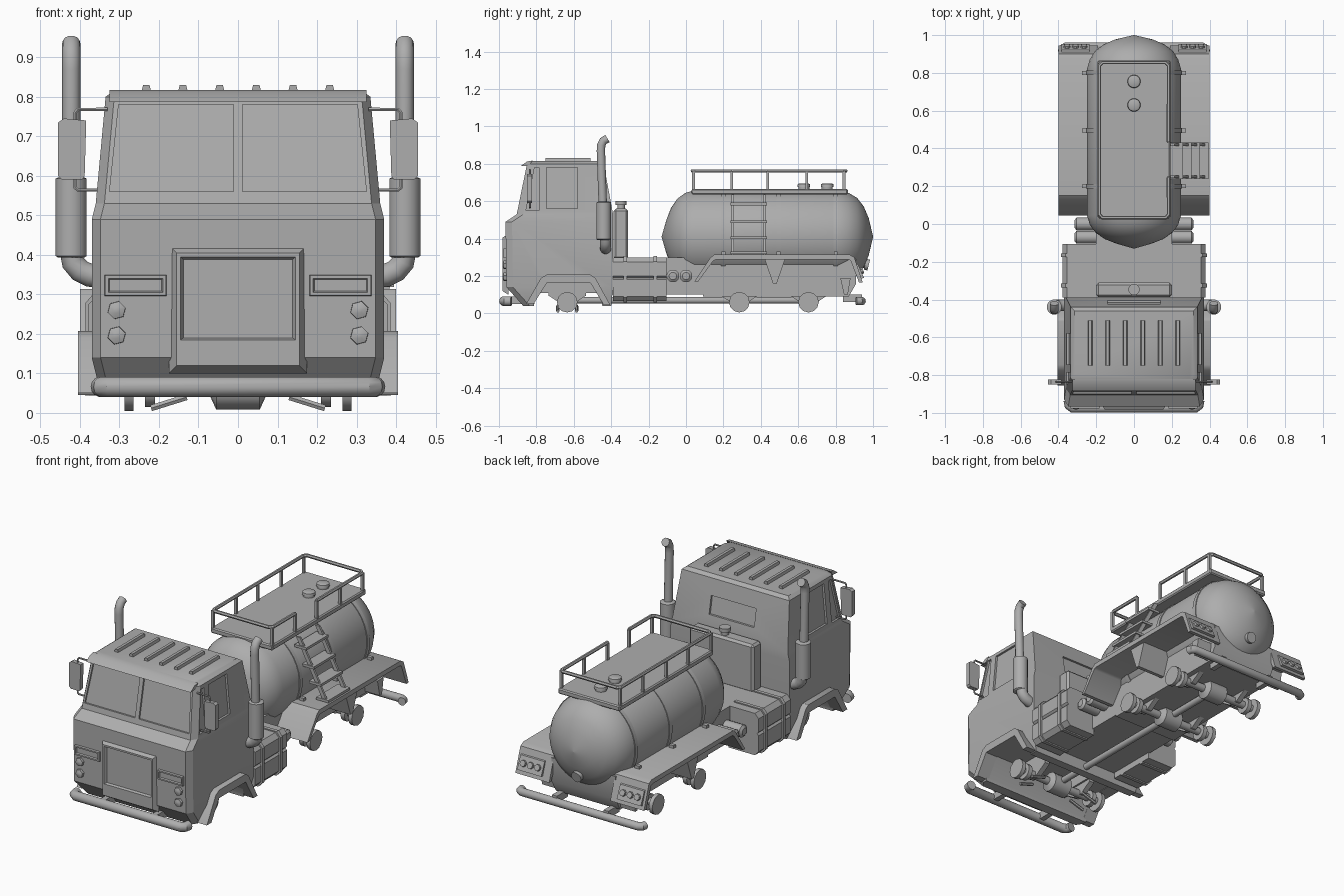
import bpy, bmesh, math
from mathutils import Vector as V

if "Cube" in bpy.data.objects:
    bpy.data.objects.remove(bpy.data.objects["Cube"])


def finish(name, bm):
    bmesh.ops.recalc_face_normals(bm, faces=bm.faces)
    me = bpy.data.meshes.new(name)
    bm.to_mesh(me)
    bm.free()
    ob = bpy.data.objects.new(name, me)
    bpy.context.collection.objects.link(ob)
    return ob


def loft(name, rings):
    bm = bmesh.new()
    vs = [[bm.verts.new(p) for p in r] for r in rings]
    n = len(rings[0])
    for a, b in zip(vs, vs[1:]):
        for i in range(n):
            j = (i + 1) % n
            bm.faces.new((a[i], a[j], b[j], b[i]))
    bm.faces.new(vs[0])
    bm.faces.new(vs[-1])
    return finish(name, bm)


def prism(name, pts, vec):
    """Extrude a polygon along a vector."""
    pts = [V(p) for p in pts]
    return loft(name, [pts, [p + V(vec) for p in pts]])


def box(name, x, y, z, bevel=0):
    ob = prism(name, [(x[0], y[0], z[0]), (x[1], y[0], z[0]), (x[1], y[1], z[0]), (x[0], y[1], z[0])],
               (0, 0, z[1] - z[0]))
    if bevel:
        bm = bmesh.new()
        bm.from_mesh(ob.data)
        bmesh.ops.bevel(bm, geom=bm.edges[:], offset=bevel, segments=1, affect='EDGES')
        bm.to_mesh(ob.data)
        bm.free()
    return ob


def lathe(name, prof, origin, axis, n=16):
    """Revolve (distance, radius) pairs round an axis."""
    d = V(axis).normalized()
    u = d.orthogonal().normalized()
    w = d.cross(u)
    ang = [2 * math.pi * (i + .5) / n for i in range(n)]
    return loft(name, [[V(origin) + d * t + (u * math.cos(a) + w * math.sin(a)) * r for a in ang] for t, r in prof])


def tube(name, pts, r, res=5):
    cu = bpy.data.curves.new(name, 'CURVE')
    cu.dimensions = '3D'
    cu.bevel_depth, cu.bevel_resolution, cu.use_fill_caps = r, res, True
    sp = cu.splines.new('POLY')
    sp.points.add(len(pts) - 1)
    for p, c in zip(sp.points, pts):
        p.co = (*c, 1)
    tmp = bpy.data.objects.new(name + "_path", cu)
    bpy.context.collection.objects.link(tmp)
    bpy.context.view_layer.update()
    me = bpy.data.meshes.new_from_object(tmp.evaluated_get(bpy.context.evaluated_depsgraph_get()))
    bpy.data.objects.remove(tmp)
    ob = bpy.data.objects.new(name, me)
    bpy.context.collection.objects.link(ob)


# cab shell, lofted upwards through plan outlines
def plan(z, yf, yb, w):
    return [(-w, yb, z), (w, yb, z), (w, yf + .035, z), (w - .022, yf, z), (-w + .022, yf, z), (-w, yf + .035, z)]


cab = loft("cab", [plan(.04, -.87, -.40, .345), plan(.14, -.96, -.39, .37), plan(.49, -.965, -.39, .37),
                   plan(.53, -.905, -.39, .36), plan(.80, -.85, -.44, .335), plan(.815, -.83, -.46, .315)])
cutters = []
wf = lambda z: -.905 + (z - .53) * .204 + .01
ws = lambda z: .36 - (z - .53) * .0926 - .012
wb = lambda z: -.39 - (z - .53) * .185 - .012
for s in (-1, 1):
    cutters.append(prism("windscreen_cut", [(s * x, wf(z), z) for x, z in ((.012, .56), (.325, .56), (.302, .78), (.012, .78))], (0, -.2, 0)))
    for w in (((-.856, .55), (-.785, .55), (-.785, .78), (-.81, .78)), ((-.745, .56), (-.58, .56), (-.58, .78), (-.745, .78))):
        cutters.append(prism("side_window_cut", [(s * ws(z), y, z) for y, z in w], (s * .2, 0, 0)))
cutters.append(prism("wheel_arch_cut", [(-.6, y, z) for y, z in ((-.83, -.1), (-.81, .06), (-.745, .165), (-.51, .165), (-.45, .06), (-.43, -.1))], (1.2, 0, 0)))
cutters.append(prism("rear_window_cut", [(x, wb(z), z) for x, z in ((-.14, .61), (.14, .61), (.14, .71), (-.14, .71))], (0, .2, 0)))
for c in cutters:
    m = cab.modifiers.new("cut", 'BOOLEAN')
    m.operation, m.object, m.solver = 'DIFFERENCE', c, 'EXACT'
bpy.context.view_layer.update()
cab.data = bpy.data.meshes.new_from_object(cab.evaluated_get(bpy.context.evaluated_depsgraph_get()))
cab.modifiers.clear()
for c in cutters:
    bpy.data.objects.remove(c)


# raised frame with a recessed centre, facing forwards
def frame(name, x, steps):
    loft(name, [[(x + px * k, y, z) for px, z in ((-1, zb), (1, zb), (1, zt), (-1, zt))] for k, y, zb, zt in steps])


# roof visor and ribs, grille
prism("roof_visor", [(-.325, y, z) for y, z in ((-.885, .787), (-.84, .79), (-.82, .817), (-.85, .812))], (.65, 0, 0))
for i in range(6):
    x = -.232 + i * .0928
    prism("roof_rib", [(x + a, -.75, z) for a, z in ((-.013, .81), (.013, .81), (.008, .83), (-.008, .83))], (0, .24, 0))
frame("grille_frame", 0, ((.175, -.95, .10, .425), (.155, -.982, .12, .405), (.145, -.982, .185, .395), (.138, -.968, .19, .388)))
for s in (-1, 1):
    # headlamps, indicator slots
    frame("indicator_slot", s * .259, ((.079, -.955, .295, .35), (.077, -.976, .297, .348), (.069, -.976, .305, .34), (.066, -.967, .308, .337)))
    for z in (.26, .196):
        lathe("headlamp", [(0, .024), (.02, .023), (.026, .008)], (s * .307, -.955, z), (0, -1, 0), 6)
    # wheel arch flares
    arch = [(-.855, .05), (-.775, .19), (-.745, .207), (-.51, .207), (-.485, .19), (-.405, .045),
            (-.44, .045), (-.51, .162), (-.745, .162), (-.815, .05)]
    prism("front_fender", [(s * .33, y, z) for y, z in arch], (s * .075, 0, 0))
    # mirrors
    prism("mirror", [(s * x, -.85, z) for x, z in ((.388, .60), (.394, .59), (.446, .59), (.455, .60), (.455, .735), (.44, .745), (.384, .74))], (0, .026, 0))
    tube("mirror_bracket", [(s * x, -.835, z) for x, z in ((.33, .768), (.405, .768), (.412, .76), (.412, .57), (.405, .564), (.35, .564))], .005, 1)
    # exhaust stacks
    tube("exhaust_elbow", [(s * x, -.43, z) for x, z in ((.34, .345), (.375, .348), (.40, .36), (.417, .38), (.422, .41))], .03)
    lathe("muffler", [(0, .034), (.004, .04), (.2, .04), (.205, .03)], (s * .422, -.44, .393), (0, 0, 1))
    tube("exhaust_stack", [(s * .422, y, z) for y, z in ((-.445, .58), (-.455, .87), (-.453, .90), (-.442, .922), (-.42, .935))], .023)
    # side tanks with straps
    sec = [(.19, .3), (.355, .3), (.378, .275), (.378, .2), (.368, .19), (.378, .18), (.378, .09), (.355, .065), (.19, .065)]
    prism("side_tank", [(s * x, -.39, z) for x, z in sec], (0, .285, 0))
    for y in (-.335, -.175):
        prism("tank_strap", [(s * x, y, z) for x, z in ((.19, .306), (.362, .306), (.386, .278), (.386, .085), (.36, .058), (.19, .058))], (0, .02, 0))
    # rear fenders with gusset and bracket
    fen = [(.045, .17), (.13, .297), (.15, .314), (.875, .314), (.9, .3), (.945, .165),
           (.925, .165), (.88, .283), (.865, .288), (.16, .288), (.145, .28), (.065, .17)]
    prism("rear_fender", [(s * .19, y, z) for y, z in fen], (s * .21, 0, 0))
    prism("fender_gusset", [(s * .19, y, z) for y, z in ((.42, .29), (.53, .29), (.485, .16), (.465, .16))], (s * .185, 0, 0))
    prism("rear_bracket", [(s * .19, y, z) for y, z in ((.825, .19), (.88, .19), (.865, .1), (.845, .1))], (s * .1, 0, 0))
    # tail lights on the sloping fender end
    prism("tail_light_panel", [(s * .235, y, z) for y, z in ((.895, .27), (.92, .262), (.952, .19), (.93, .185))], (s * .15, 0, 0))
    for x in (.265, .31, .355):
        lathe("tail_light", [(0, .019), (.014, .017)], (s * x, .934, .225), (0, .91, .41), 8)

# front and rear bumper tubes
for nm, y, e, w, r in (("front_bumper", -.974, .04, .325, .026), ("rear_bumper", .94, -.03, .36, .022)):
    tube(nm, [(-w - .022, y + e, .066), (-w - .018, y + e / 3, .066), (-w, y, .066), (w, y, .066), (w + .018, y + e / 3, .066), (w + .022, y + e, .066)], r)
for x in (-.16, .16):
    box("bumper_arm", (x - .015, x + .015), (.84, .94), (.06, .1))
    box("front_bumper_arm", (x - .015, x + .015), (-.97, -.83), (.05, .09))

# chassis, cooler behind the cab, air bottles
box("chassis", (-.2, .2), (-.42, .1), (.1, .3))
prism("rear_chassis", [(-.2, y, z) for y, z in ((.09, .09), (.87, .09), (.91, .16), (.91, .29), (.09, .29))], (.4, 0, 0))
for s in (-1, 1):
    box("front_rail", (s * .15 - .02, s * .15 + .02), (-.83, -.42), (.11, .2))
box("cooler", (-.2, .2), (-.387, -.31), (.29, .56), .012)
lathe("cooler_cap", [(0, .02), (.025, .02), (.025, .03), (.045, .03)], (0, -.347, .555), (0, 0, 1))
for y in (-.07, .0):
    lathe("air_bottle", [(-.315, .02), (-.305, .034), (.305, .034), (.315, .02)], (0, y, .2), (1, 0, 0))

# axles, differentials, drive shaft, suspension
for y in (-.635, .285, .655):
    lathe("axle", [(-.28, .02), (-.07, .022), (-.055, .055), (.055, .055), (.07, .022), (.28, .02)], (0, y, .063), (1, 0, 0), 12)
    for s in (-1, 1):
        lathe("hub", [(0, .055), (.022, .055)], (s * .265, y, .06), (s, 0, 0), 12)
        lathe("brake_drum", [(0, .045), (.025, .045)], (s * .21, y, .06), (s, 0, 0), 12)
        prism("spring", [(s * .14, y + a, z) for a, z in ((-.1, .12), (-.1, .095), (-.03, .05), (.03, .05), (.1, .095), (.1, .12))], (s * .03, 0, 0))
tube("drive_shaft", [(0, -.6, .07), (0, .65, .07)], .018)
for s in (-1, 1):
    for dy in (-.05, .05):
        tube("steering_arm", [(s * .13, -.635 + dy, .04), (s * .22, -.635 + dy, .012)], .009, 1)

# tank barrel with bands, outlet
half = [(-.13, .002), (-.105, .09), (-.08, .155), (-.045, .205), (-.005, .234), (.045, .25),
        (.82, .25), (.87, .235), (.915, .208), (.95, .163), (.977, .1), (1.0, .002)]
lathe("tank", half, (0, 0, .41), (0, 1, 0), 40)
for y in (.2, .495, .8):
    lathe("tank_band", [(-.012, .245), (-.012, .254), (.012, .254), (.012, .245)], (0, y, .41), (0, 1, 0), 40)
    for s in (-1, 1):
        box("band_clamp", (s * .262 - .014, s * .262 + .014), (y - .01, y + .01), (.3, .33))
lathe("tank_outlet", [(0, .022), (.09, .022), (.09, .03), (.11, .03)], (0, .87, .285), (0, 1, -.25))

# top walkway, hatches and guard rail, open at the ladder
box("walkway", (-.192, .192), (.03, .865), (.635, .666), .006)
for y in (.63, .755):
    lathe("hatch", [(0, .03), (.022, .03), (.022, .035), (.036, .033), (.04, .025)], (0, y, .655), (0, 0, 1))
c = [(.183, .245), (.183, .05), (.168, .034), (-.168, .034), (-.183, .05), (-.183, .84), (-.168, .855), (.168, .855), (.183, .84), (.183, .435)]
tube("guard_rail", [(x, y, .762) for x, y in c], .01, 1)
for s in (-1, 1):
    for y in (.04, .245, .437, .645, .845):
        box("rail_post", (s * .183 - .007, s * .183 + .007), (y - .007, y + .007), (.65, .762))

# ladder
for y in (.25, .42):
    prism("ladder_side", [(x, y - .006, z) for x, z in ((.19, .635), (.215, .635), (.385, .315), (.36, .315))], (0, .012, 0))
for x, z in ((.22, .585), (.265, .49), (.31, .405), (.355, .325)):
    box("ladder_tread", (x - .035, x + .04), (.238, .432), (z - .007, z + .007))

# dark grey paint; smooth round parts, keep hard edges
paint = bpy.data.materials.new("grey_paint")
paint.diffuse_color = (.42, .42, .42, 1)
paint.use_nodes = True
paint.node_tree.nodes["Principled BSDF"].inputs["Base Color"].default_value = paint.diffuse_color
for ob in bpy.context.collection.objects:
    ob.data.materials.clear()
    ob.data.materials.append(paint)
    ob.select_set(True)
    bpy.context.view_layer.objects.active = ob
bpy.ops.object.shade_smooth_by_angle(angle=math.radians(32))
